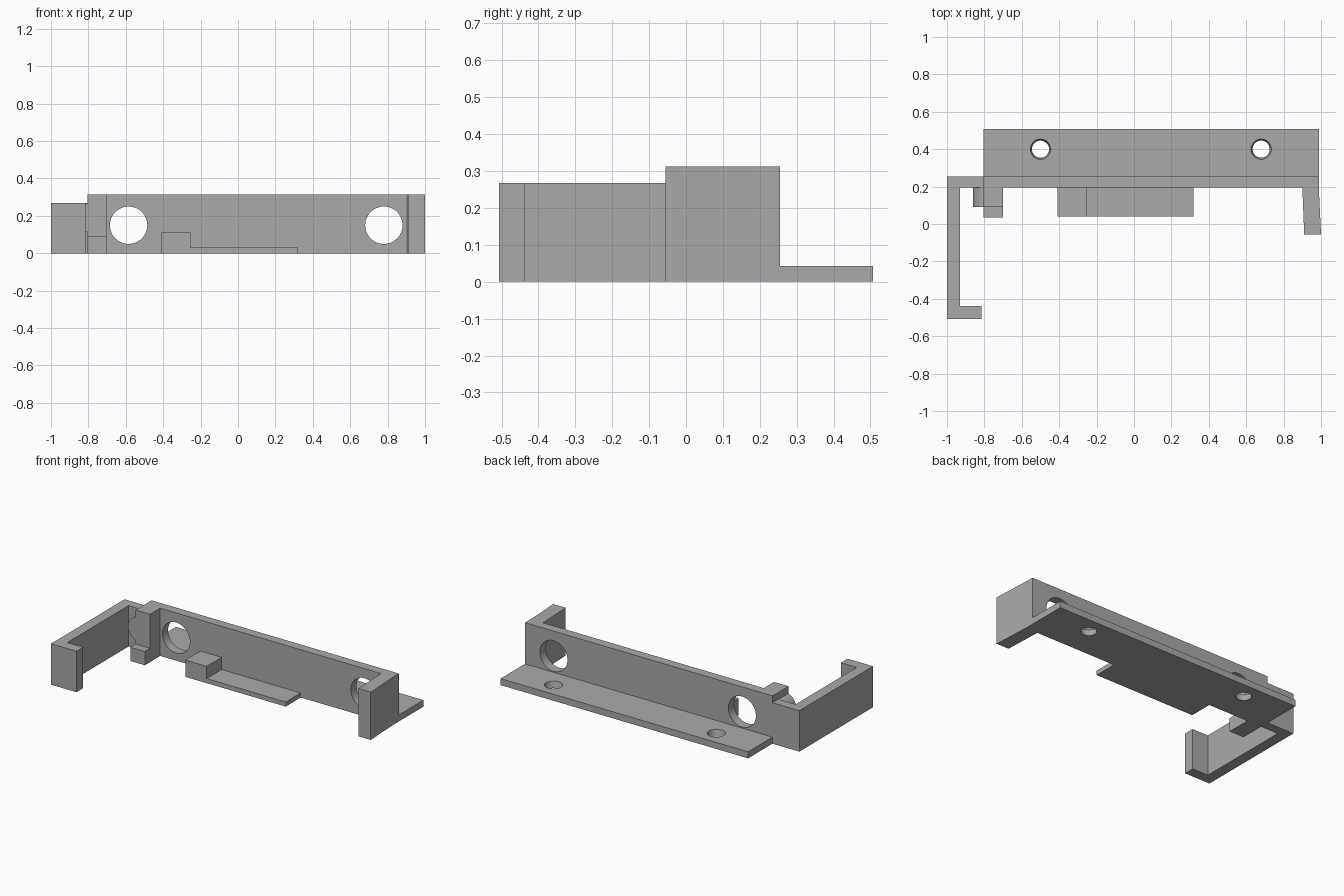
import bpy
import bmesh
from math import cos, sin, pi, acos, radians
from mathutils import Vector

cube = bpy.data.objects.get("Cube")
if cube:
    bpy.data.objects.remove(cube, do_unlink=True)

# One grey plastic for the whole bracket
grey = bpy.data.materials.new("grey plastic")
grey.use_nodes = True
grey.diffuse_color = (0.4, 0.4, 0.4, 1)
grey.node_tree.nodes["Principled BSDF"].inputs["Base Color"].default_value = (0.4, 0.4, 0.4, 1)


def prism(name, outline, axis, low, high):
    """Extrude a flat outline along an axis; x takes (y, z), y takes (x, z), z takes (x, y)."""
    bm = bmesh.new()
    place = {"x": lambda a, b: (low, a, b),
             "y": lambda a, b: (a, low, b),
             "z": lambda a, b: (a, b, low)}[axis]
    face = bm.faces.new([bm.verts.new(place(a, b)) for a, b in outline])
    step = Vector([(high - low) * (axis == k) for k in "xyz"])
    grown = bmesh.ops.extrude_face_region(bm, geom=[face])["geom"]
    bmesh.ops.translate(bm, vec=step, verts=[v for v in grown if isinstance(v, bmesh.types.BMVert)])
    bmesh.ops.recalc_face_normals(bm, faces=bm.faces)
    mesh = bpy.data.meshes.new(name)
    bm.to_mesh(mesh)
    bm.free()
    mesh.materials.append(grey)
    obj = bpy.data.objects.new(name, mesh)
    bpy.context.collection.objects.link(obj)
    return obj


def box(name, x0, x1, y0, y1, z0, z1):
    return prism(name, [(x0, y0), (x1, y0), (x1, y1), (x0, y1)], "z", z0, z1)


def activate(obj):
    bpy.ops.object.select_all(action="DESELECT")
    obj.select_set(True)
    bpy.context.view_layer.objects.active = obj


def drill(target, location, r_low, r_high, depth, tilt=0):
    """Cut a round, optionally tapered hole."""
    bpy.ops.mesh.primitive_cone_add(vertices=48, radius1=r_low, radius2=r_high, depth=depth,
                                    location=location, rotation=(tilt, 0, 0))
    cutter = bpy.context.object
    cutter.hide_render = True
    cutter.data.materials.append(grey)
    mod = target.modifiers.new("hole", "BOOLEAN")
    mod.operation = "DIFFERENCE"
    mod.solver = "EXACT"
    mod.object = cutter
    activate(target)
    bpy.ops.object.modifier_apply(modifier=mod.name)
    bpy.data.objects.remove(cutter, do_unlink=True)


def smooth(obj):
    activate(obj)
    bpy.ops.object.shade_smooth_by_angle(angle=radians(30))


# Upright wall with its rear mounting flange
WALL_FRONT, WALL_BACK, WALL_TOP, LEDGE = 0.195, 0.255, 0.313, 0.043
rail = prism("wall_and_flange",
             [(WALL_FRONT, 0), (0.507, 0), (0.507, LEDGE), (WALL_BACK, LEDGE),
              (WALL_BACK, WALL_TOP), (WALL_FRONT, WALL_TOP)], "x", -0.805, 0.988)
for x in (-0.585, 0.78):
    drill(rail, (x, 0.225, 0.15), 0.1, 0.1, 0.3, pi / 2)
for x in (-0.5, 0.68):
    drill(rail, (x, 0.4, LEDGE / 2), 0.044, 0.056, 0.06)
smooth(rail)

# Long hooked arm on the right-hand side
prism("hooked_arm",
      [(-1, WALL_BACK), (-0.805, WALL_BACK), (-0.805, WALL_FRONT), (-0.93, WALL_FRONT),
       (-0.93, -0.438), (-0.815, -0.438), (-0.815, -0.507), (-1, -0.507)],
      "z", 0, 0.268)

# Short, slightly splayed arm on the left-hand side
prism("short_arm",
      [(0.9, WALL_FRONT), (0.91, -0.055), (1, -0.055), (0.988, WALL_FRONT)],
      "z", 0, WALL_TOP)

# Stepped stop block beside the hooked arm
prism("stop_block",
      [(0.035, 0), (WALL_FRONT, 0), (WALL_FRONT, WALL_TOP), (0.09, WALL_TOP),
       (0.09, 0.09), (0.035, 0.09)], "x", -0.805, -0.7)

# Rounded bump on the side of the stop block
centre_x, centre_z, radius = -0.78, 0.19, 0.08
half = acos(0.025 / radius)
arc = [pi - half + 2 * half * i / 20 for i in range(21)]
smooth(prism("round_bump", [(centre_x + radius * cos(a), centre_z + radius * sin(a)) for a in arc],
             "y", 0.09, WALL_FRONT))

# Support tabs along the front of the wall
box("tall_tab", -0.41, -0.255, 0.04, WALL_FRONT, 0, 0.11)
box("low_tab", -0.255, 0.318, 0.04, WALL_FRONT, 0, 0.03)
